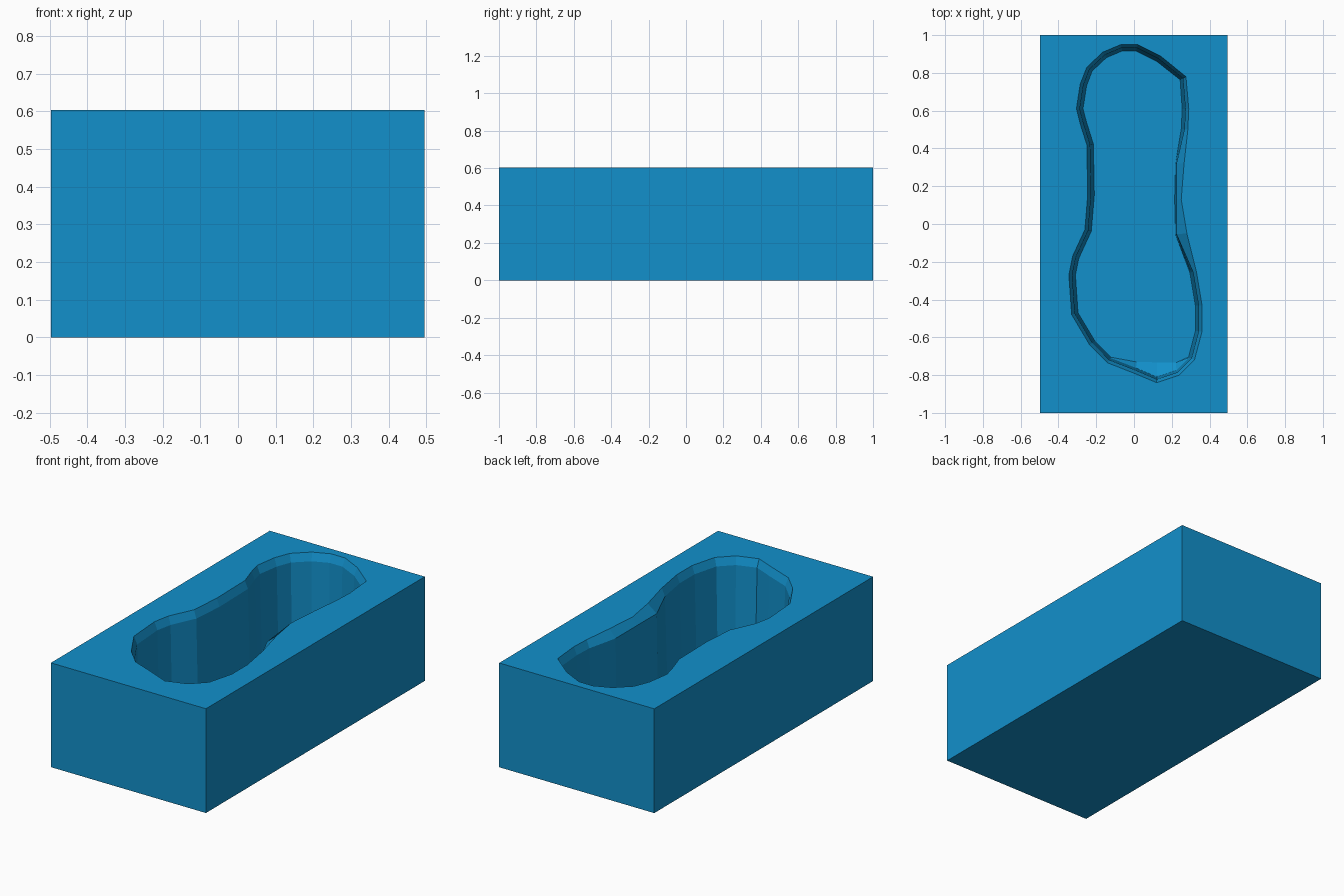
import bpy, bmesh
from mathutils import Vector

if "Cube" in bpy.data.objects:
    bpy.data.objects.remove(bpy.data.objects["Cube"])

HEIGHT, FLOOR = 0.603, 0.09

# Sole-shaped outline of the cavity rim (clockwise seen from above)
rim = [Vector(p) for p in [
    (-.07, .95), (.02, .95), (.14, .89), (.275, .78), (.29, .61), (.285, .5),
    (.265, .32), (.25, .13), (.28, -.05), (.33, -.25), (.36, -.43), (.36, -.57),
    (.32, -.72), (.24, -.80), (.12, -.84), (0, -.79), (-.14, -.735),
    (-.235, -.64), (-.33, -.48), (-.345, -.27), (-.325, -.17), (-.26, -.03),
    (-.245, .155), (-.25, .42), (-.285, .53), (-.305, .61), (-.285, .74),
    (-.25, .83), (-.165, .91)]]


def inset(points, distance):
    """Move each outline point inward along its averaged normal."""
    result = []
    for i, p in enumerate(points):
        t = (points[(i + 1) % len(points)] - points[i - 1]).normalized()
        result.append(p + Vector((t.y, -t.x)) * distance)
    return result


def bridge(bm, a, b):
    """Join two equal rings with quads."""
    for i in range(len(a)):
        j = (i + 1) % len(a)
        bm.faces.new((a[i], a[j], b[j], b[i]))


bm = bmesh.new()


def ring(points, z):
    return [bm.verts.new((p[0], p[1], z)) for p in points]


# Outer block
corners = [(-.497, -1), (.495, -1), (.495, 1), (-.497, 1)]
base, top = ring(corners, 0), ring(corners, HEIGHT)
bm.faces.new(base[::-1])
bridge(bm, base, top)

# Cavity rings: rim, chamfer, foot of the wall, floor
chamfer = inset(rim, .018)
for p in chamfer:
    if -.06 < p.y < .45 and p.x > 0:
        p.x = min(p.x, .225)
lower = inset(rim, .03)
floor = inset(rim, .035)
for p in floor:
    p.y = max(p.y, -.73 - .02 * p.x)
for p in lower + floor:
    if -.06 < p.y < .45 and p.x > 0:
        p.x = min(p.x, .22)
rings = [ring(rim, HEIGHT), ring(chamfer, HEIGHT - .045),
         ring(lower, FLOOR + .03), ring(floor, FLOOR)]
for a, b in zip(rings, rings[1:]):
    bridge(bm, a, b)
bm.faces.new(rings[-1])

# Top face around the cavity
edges = [bm.edges.get((loop[i - 1], loop[i])) for loop in (top, rings[0])
         for i in range(len(loop))]
bmesh.ops.triangle_fill(bm, edges=edges, use_beauty=True, normal=(0, 0, 1))
bmesh.ops.recalc_face_normals(bm, faces=bm.faces)

mesh = bpy.data.meshes.new("footprint_block")
bm.to_mesh(mesh)
bm.free()
block = bpy.data.objects.new("footprint_block", mesh)
bpy.context.collection.objects.link(block)

# Blue finish
mat = bpy.data.materials.new("blue")
mat.diffuse_color = (0.006, 0.28, 0.60, 1)
mat.use_nodes = True
mat.node_tree.nodes["Principled BSDF"].inputs["Base Color"].default_value = mat.diffuse_color
mesh.materials.append(mat)
